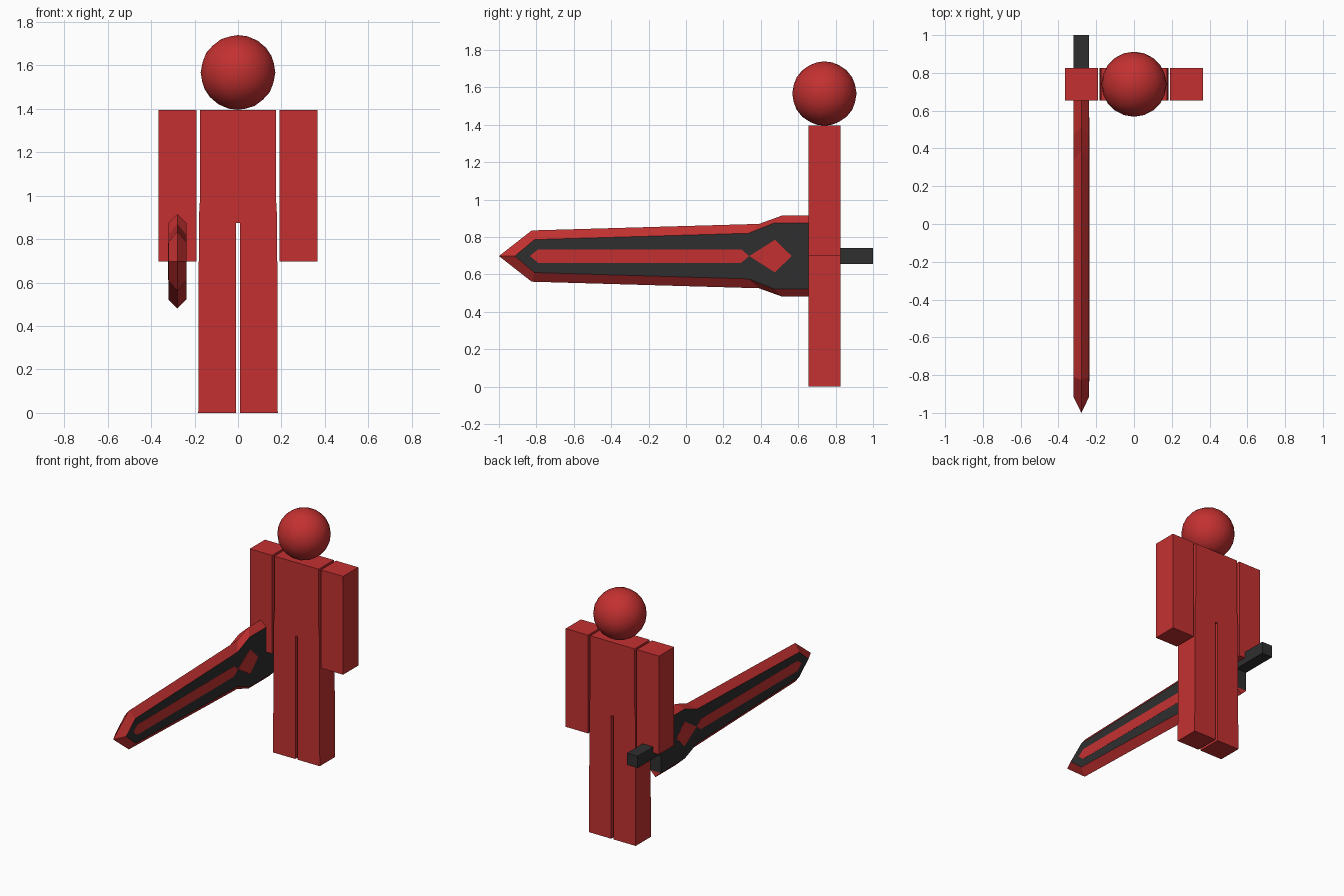
import bpy, bmesh
from mathutils import Vector

if "Cube" in bpy.data.objects:
    bpy.data.objects.remove(bpy.data.objects["Cube"], do_unlink=True)


def make_material(name, rgb):
    mat = bpy.data.materials.new(name)
    mat.use_nodes = True
    colour = (*rgb, 1)
    mat.diffuse_color = colour
    mat.node_tree.nodes["Principled BSDF"].inputs["Base Color"].default_value = colour
    return mat


RED = make_material("red", (0.55, 0.03, 0.03))
BLACK = make_material("charcoal", (0.028, 0.028, 0.028))

BODY_Y = 0.74      # centre of the figure's depth
DEPTH = 0.17       # thickness of body and limbs
SWORD_X = -0.279   # centre plane of the sword
SWORD_Z = 0.698    # centre line of the sword
HALF = 0.0415      # half thickness of the sword


def finish(name, bm, *mats):
    bmesh.ops.recalc_face_normals(bm, faces=bm.faces[:])
    mesh = bpy.data.meshes.new(name)
    bm.to_mesh(mesh)
    bm.free()
    for mat in mats:
        mesh.materials.append(mat)
    obj = bpy.data.objects.new(name, mesh)
    bpy.context.collection.objects.link(obj)
    return obj


def box(name, low, high, mat):
    bm = bmesh.new()
    low, high = Vector(low), Vector(high)
    bmesh.ops.create_cube(bm, size=1)
    for v in bm.verts:
        v.co = (low + high) / 2 + v.co * (high - low)
    return finish(name, bm, mat)


def prism(name, points, offset, mat):
    """Extrude a closed outline by an offset."""
    bm = bmesh.new()
    face = bm.faces.new([bm.verts.new(p) for p in points])
    result = bmesh.ops.extrude_face_region(bm, geom=[face], use_keep_orig=True)
    moved = [g for g in result["geom"] if isinstance(g, bmesh.types.BMVert)]
    bmesh.ops.translate(bm, verts=moved, vec=offset)
    return finish(name, bm, mat)


def mirrored(half):
    """Close a (y, height) half outline by mirroring it below the centre line."""
    return half + [(y, -h) for y, h in reversed(half) if h > 0]


# Torso and legs: one outline with a narrow slot between the legs
side = [(0.009, 0.873), (0.009, 0), (0.183, 0), (0.18, 0.9), (0.174, 1.0), (0.174, 1.395)]
outline = side + [(-x, z) for x, z in reversed(side)]
prism("torso_and_legs", [(x, BODY_Y - DEPTH / 2, z) for x, z in outline], (0, DEPTH, 0), RED)

# Arms
for name, s in (("left_arm", 1), ("right_arm", -1)):
    xs = sorted((s * 0.191, s * 0.366))
    box(name, (xs[0], BODY_Y - DEPTH / 2, 0.698), (xs[1], BODY_Y + DEPTH / 2, 1.395), RED)

# Head
bpy.ops.mesh.primitive_ico_sphere_add(subdivisions=3, radius=0.172, location=(0, BODY_Y, 1.567))
head = bpy.context.object
head.name = "head"
head.data.materials.append(RED)
bpy.ops.object.shade_smooth()

# Sword blade: flat dark sides with red bevels rising to a sharp edge
edge = mirrored([(-1, 0), (-0.825, 0.137), (0.39, 0.172), (0.515, 0.217), (0.74, 0.217)])
flat = mirrored([(-0.915, 0), (-0.81, 0.088), (0.335, 0.122), (0.47, 0.176), (0.74, 0.176)])
bm = bmesh.new()


def ring(points, x):
    return [bm.verts.new((SWORD_X + x, y, SWORD_Z + h)) for y, h in points]


rim, left, right = ring(edge, 0), ring(flat, HALF), ring(flat, -HALF)
count = len(rim)
top = count // 2          # the last upper point; the next one is its mirror below
for loop in (left, right):
    bm.faces.new(loop).material_index = 1
    for i in range(count):
        j = (i + 1) % count
        if i != top:
            bm.faces.new((rim[i], rim[j], loop[j], loop[i]))
for i in (top, top + 1):
    bm.faces.new((rim[i], left[i], right[i]))
bm.faces.new((left[top], right[top], right[top + 1], left[top + 1])).material_index = 1
finish("sword_blade", bm, RED, BLACK)

# Red inlays on both sides of the blade
groove = mirrored([(-0.835, 0), (-0.79, 0.036), (0.295, 0.036), (0.338, 0)])
diamond = mirrored([(0.338, 0), (0.475, 0.087), (0.565, 0)])
for label, s in (("left", 1), ("right", -1)):
    for name, shape in (("groove", groove), ("diamond", diamond)):
        points = [(SWORD_X + s * (HALF - 0.001), y, SWORD_Z + h) for y, h in shape]
        prism(f"blade_{name}_{label}", points, (s * 0.002, 0, 0), RED)

# Sword handle
box("sword_handle", (SWORD_X - HALF, 0.735, SWORD_Z - 0.042),
    (SWORD_X + HALF, 1, SWORD_Z + 0.042), BLACK)
